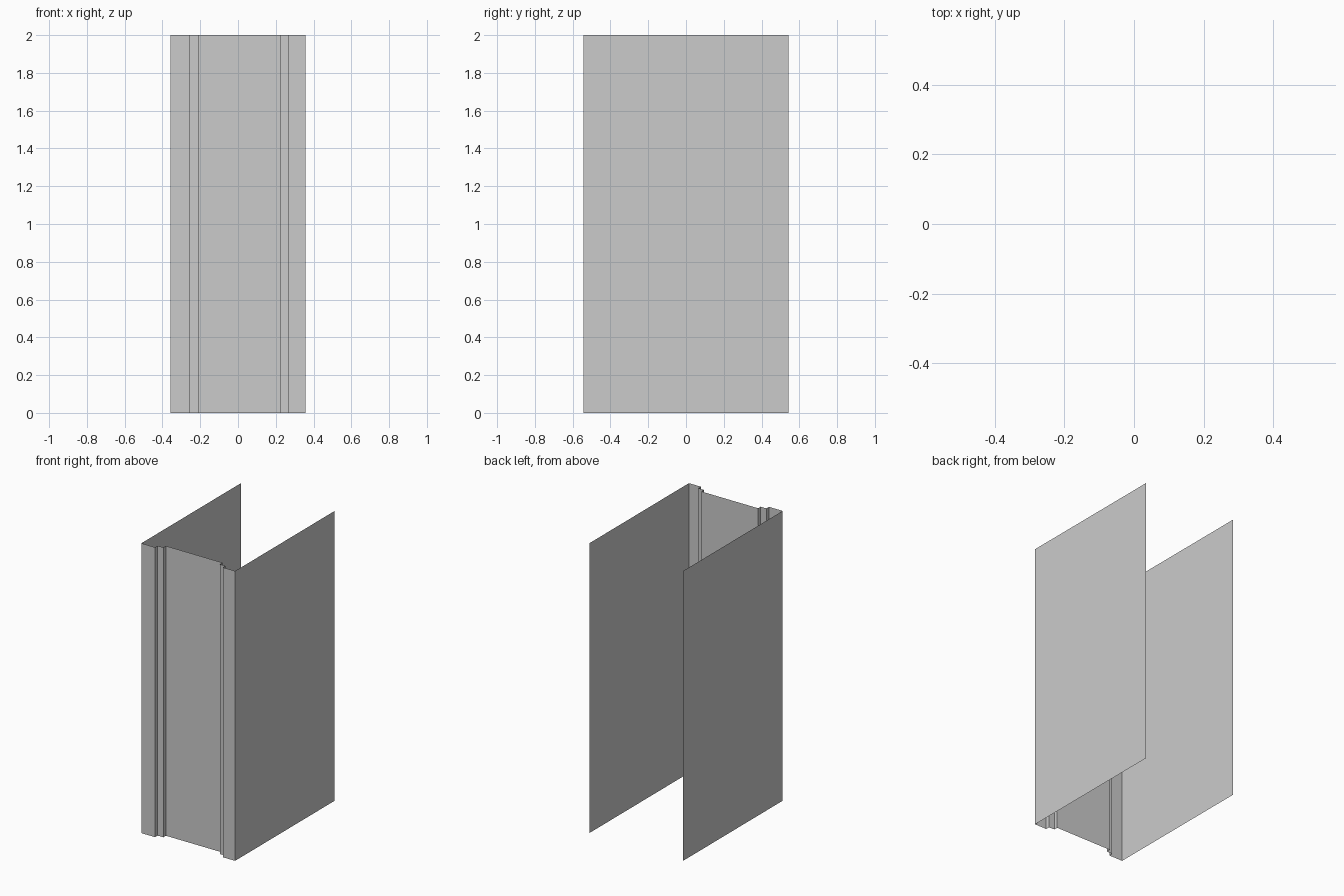
import bpy, bmesh

if "Cube" in bpy.data.objects:
    bpy.data.objects.remove(bpy.data.objects["Cube"])

HEIGHT = 2.0
HALF_W, HALF_D = 0.358, 0.543
STEP = 0.028


def extruded_sheet(name, path):
    """Open plan-view path swept straight up as a thin, uncapped sheet."""
    bm = bmesh.new()
    verts = [bm.verts.new((x, y, 0)) for x, y in path]
    edges = [bm.edges.new(pair) for pair in zip(verts, verts[1:])]
    swept = bmesh.ops.extrude_edge_only(bm, edges=edges)["geom"]
    top = [g for g in swept if isinstance(g, bmesh.types.BMVert)]
    bmesh.ops.translate(bm, verts=top, vec=(0, 0, HEIGHT))
    bm.normal_update()
    # Front faces must point towards -y
    front = min(bm.faces, key=lambda f: f.calc_center_median().y)
    if front.normal.y > 0:
        bmesh.ops.reverse_faces(bm, faces=bm.faces[:])
    mesh = bpy.data.meshes.new(name)
    bm.to_mesh(mesh)
    bm.free()
    obj = bpy.data.objects.new(name, mesh)
    bpy.context.collection.objects.link(obj)
    return obj


# Plan profile: side wall, stepped front recess, side wall (back is open)
y0, y1, y2 = (-HALF_D + STEP * i for i in range(3))
profile = [
    (-HALF_W, HALF_D), (-HALF_W, y0),
    (-0.253, y0), (-0.253, y1),
    (-0.21, y1), (-0.21, y2),
    (0.223, y2), (0.223, y1),
    (0.266, y1), (0.266, y0),
    (HALF_W, y0), (HALF_W, HALF_D),
]
extruded_sheet("pillar_shell", profile)
